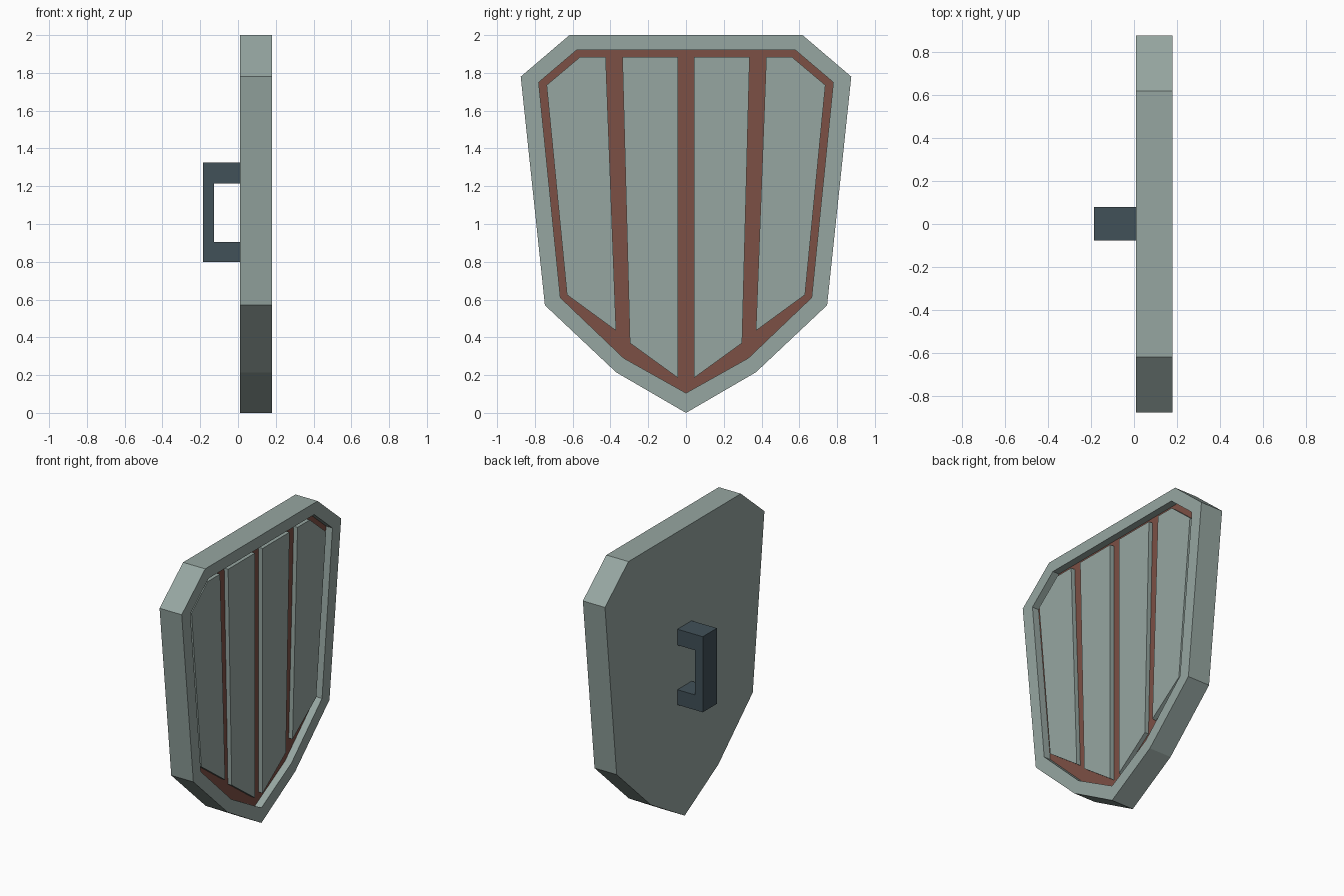
import bpy
import bmesh

if "Cube" in bpy.data.objects:
    bpy.data.objects.remove(bpy.data.objects["Cube"])


def material(name, rgb):
    m = bpy.data.materials.new(name)
    m.diffuse_color = (*rgb, 1.0)
    m.use_nodes = True
    m.node_tree.nodes["Principled BSDF"].inputs["Base Color"].default_value = m.diffuse_color
    return m


GREY = material("grey green", (0.305, 0.381, 0.356))
RED = material("red brown", (0.202, 0.080, 0.058))
DARK = material("dark slate", (0.053, 0.082, 0.098))


def finish(name, bm, mats):
    bmesh.ops.recalc_face_normals(bm, faces=bm.faces)
    me = bpy.data.meshes.new(name)
    bm.to_mesh(me)
    bm.free()
    for m in mats:
        me.materials.append(m)
    ob = bpy.data.objects.new(name, me)
    bpy.context.collection.objects.link(ob)
    return ob


def loft(name, rings, mats, end_material=0):
    """Join rings of 3D points with quads and cap both ends."""
    bm = bmesh.new()
    vs = [[bm.verts.new(p) for p in ring] for ring in rings]
    n = len(vs[0])
    for a, b in zip(vs, vs[1:]):
        for i in range(n):
            j = (i + 1) % n
            bm.faces.new((a[i], a[j], b[j], b[i]))
    bm.faces.new(vs[0][::-1])
    bm.faces.new(vs[-1]).material_index = end_material
    return finish(name, bm, mats)


def mirrored(half):
    """Complete a half outline that starts on the centre line."""
    return half + [(-y, z) for y, z in reversed(half) if y > 0]


def at_x(x, outline):
    return [(x, y, z) for y, z in outline]


BACK, FRONT, FLOOR, PLANK = 0.01, 0.18, 0.13, 0.16

# Shield body: outer edge, raised rim and recessed red floor
outer = mirrored([(0, 0), (0.37, 0.215), (0.747, 0.57), (0.875, 1.78), (0.617, 2.0)])
inner = mirrored([(0, 0.105), (0.33, 0.29), (0.665, 0.61), (0.78, 1.75), (0.58, 1.92)])
loft("shield_body",
     [at_x(BACK, outer), at_x(FRONT, outer), at_x(FRONT, inner), at_x(FLOOR, inner)],
     [GREY, RED], end_material=1)

# Raised planks, mirrored left and right
planks = {
    "inner_plank": [(0.042, 0.185), (0.297, 0.37), (0.337, 1.885), (0.042, 1.885)],
    "outer_plank": [(0.37, 0.435), (0.63, 0.625), (0.738, 1.735), (0.56, 1.885), (0.425, 1.885)],
}
for name, outline in planks.items():
    for side, s in (("right", 1), ("left", -1)):
        pts = [(s * y, z) for y, z in outline]
        loft(f"{name}_{side}", [at_x(FLOOR - 0.005, pts), at_x(PLANK, pts)], [GREY])

# Handle: C-shaped profile extruded across the back
profile = [(BACK, 0.80), (-0.185, 0.80), (-0.185, 1.325), (BACK, 1.325),
           (BACK, 1.215), (-0.127, 1.215), (-0.127, 0.905), (BACK, 0.905)]
loft("handle", [[(x, y, z) for x, z in profile] for y in (-0.076, 0.08)], [DARK])
